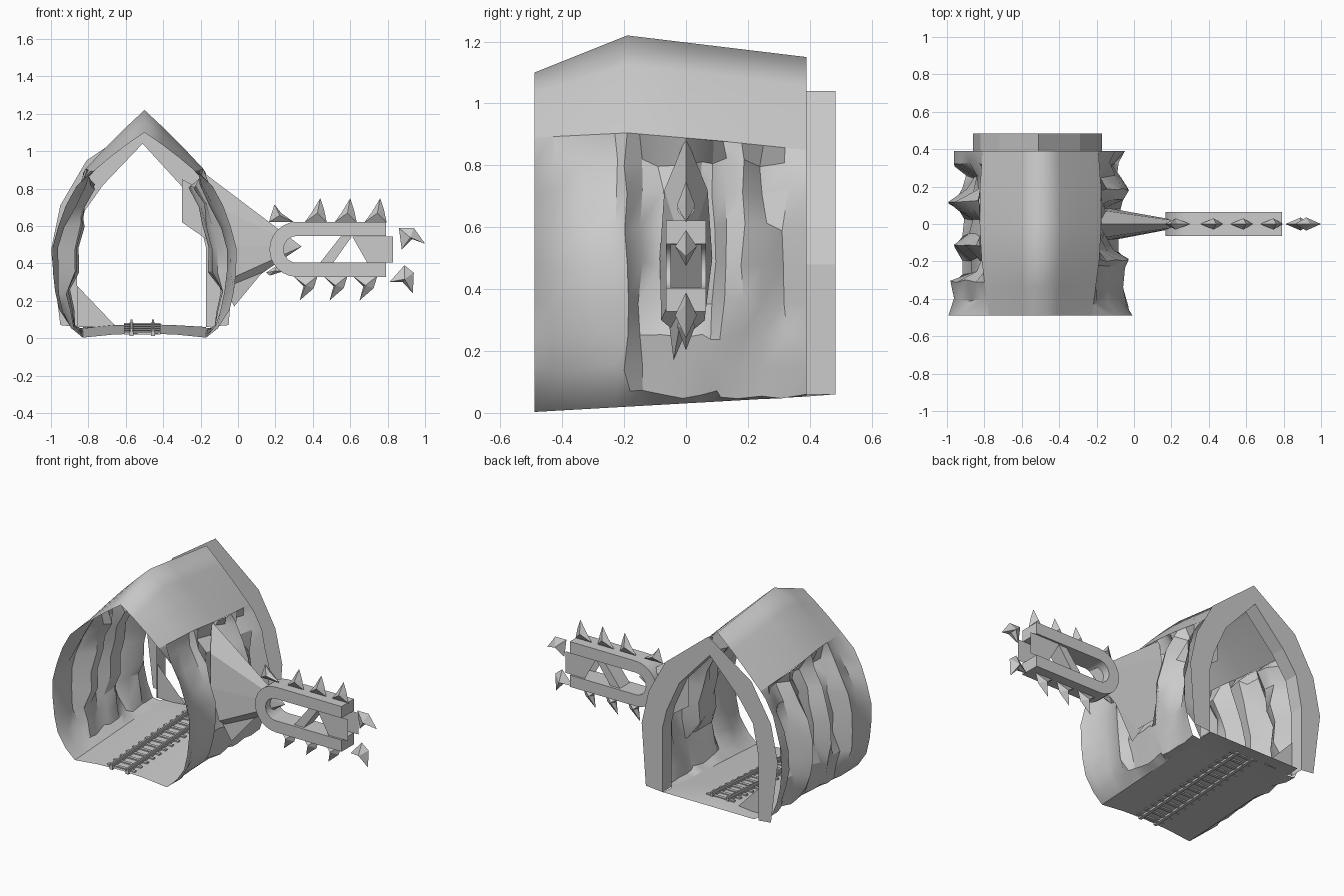
import bpy, bmesh, math, random

random.seed(4)
stone = bpy.data.materials.new("grey_stone")
stone.diffuse_color = (0.6, 0.6, 0.6, 1)
CX = -0.5


def make(name, verts, faces, smooth=None):
    me = bpy.data.meshes.new(name)
    me.from_pydata([tuple(v) for v in verts], [], faces)
    me.materials.append(stone)
    ob = bpy.data.objects.new(name, me)
    bpy.context.collection.objects.link(ob)
    bm = bmesh.new()
    bm.from_mesh(me)
    bmesh.ops.recalc_face_normals(bm, faces=bm.faces)
    bm.to_mesh(me)
    bm.free()
    if smooth:
        bpy.context.view_layer.objects.active = ob
        ob.select_set(True)
        bpy.ops.object.shade_smooth_by_angle(angle=math.radians(smooth))
        ob.select_set(False)
    return ob


def sheet(name, rows, smooth=None):
    """Skin a grid of points."""
    n = len(rows[0])
    faces = [(i * n + j, i * n + j + 1, (i + 1) * n + j + 1, (i + 1) * n + j)
             for i in range(len(rows) - 1) for j in range(n - 1)]
    return make(name, [p for r in rows for p in r], faces, smooth)


def prism(name, outline, y0, y1, smooth=None):
    """Extrude an xz outline along y."""
    n = len(outline)
    verts = [(x, y, z) for y in (y0, y1) for x, z in outline]
    faces = [tuple(range(n)), tuple(range(2 * n - 1, n - 1, -1))]
    faces += [(i, (i + 1) % n, n + (i + 1) % n, n + i) for i in range(n)]
    return make(name, verts, faces, smooth)


def lerp_table(table, t):
    for (a, u), (b, v) in zip(table, table[1:]):
        if t <= b:
            return u + (v - u) * max(0, (t - a) / (b - a))
    return table[-1][1]


def floor_z(y):
    return 0.003 + 0.05 * (y + 0.49) / 0.88


def ridge_z(y):
    return lerp_table([(-0.49, 1.10), (-0.19, 1.22), (0.39, 1.15)], y)


def eave(y):
    return lerp_table([(-0.49, 0.275), (-0.19, 0.315), (0.1, 0.33), (0.39, 0.31)], y), \
        lerp_table([(-0.49, 0.89), (-0.19, 0.905), (0.1, 0.88), (0.39, 0.85)], y)


# Roof: peaked band over the tunnel
rows = []
for y in (-0.49, -0.34, -0.19, 0, 0.2, 0.39):
    w, ze = eave(y)
    rows.append([(CX + t * w, y, ridge_z(y) + (ze - ridge_z(y)) * abs(t)
                  + 0.008 * math.sin(math.pi * abs(t))) for t in (-1, -0.66, -0.33, 0, 0.33, 0.66, 1)])
sheet("roof", rows, 120)

# Craggy walls: height, half width and dent zone (low, middle, top) for each level
levels = [(0.02, 0.33, None), (0.06, 0.395, 0), (0.15, 0.455, 0), (0.25, 0.478, 0),
          (0.36, 0.49, 1), (0.48, 0.492, 1), (0.6, 0.46, 1), (0.71, 0.42, 2), (0.81, 0.365, 2)]
# Position along the tunnel, then dent depth for each zone
dents_right = [(-0.49, 0, 0, 0), (-0.43, .01, .03, .06), (-0.33, .05, .05, .07),
               (-0.23, .03, .04, .06), (-0.19, .02, .02, .01), (-0.15, .06, .10, .09),
               (-0.08, .06, .13, .10), (0.0, .05, .13, .06), (0.05, .05, .14, .12),
               (0.09, .05, .15, .13), (0.12, .05, .05, .05), (0.18, .06, .02, .01),
               (0.25, .07, .06, .10), (0.32, .06, .11, .05), (0.39, .04, .04, .02)]
dents_left = [(-0.49, 0, 0, 0), (-0.4, .02, .03, .05), (-0.31, .01, .01, .02),
              (-0.26, .06, .12, .08), (-0.19, .06, .12, .10), (-0.12, .03, .03, .02),
              (-0.06, .06, .11, .09), (0.02, .07, .13, .10), (0.07, .04, .05, .06),
              (0.115, .01, 0, .03), (0.18, .06, .10, .09), (0.25, .08, .14, .08),
              (0.32, .04, .03, .04), (0.39, .03, .03, .02)]
for name, side, dents in (("right_wall", 1, dents_right), ("left_wall", -1, dents_left)):
    rows = []
    for y, *depth in dents:
        inner = -0.49 < y < 0.39
        row = []
        for z, w, zone in levels:
            j = 0.012 * random.uniform(-1, 1) if inner and zone is not None else 0
            d = 0 if zone is None else depth[zone] * (0.3 if z < 0.1 else 1)
            row.append((CX + side * (w - d), y + j,
                        floor_z(y) if zone is None else z + j * 1.2))
        w, ze = eave(y)
        row.append((CX + side * w, y, ze))
        rows.append(row)
    sheet(name, rows, 32)

# Floor: gently rising, slightly raised under the track
ys = [-0.49, -0.3, -0.1, 0.1, 0.25, 0.39]
rows = [[(CX + t * 0.33, y, floor_z(y) + 0.022 * (1 - t * t)) for t in (-1, -0.5, 0, 0.5, 1)]
        for y in ys]
rows.append([(CX + t * 0.33, 0.484, 0.06) for t in (-1, -0.5, 0, 0.5, 1)])
sheet("floor", rows, 60)

# Back portal: flat arch face and the lining of its opening
inner = [(-0.86, 0.06), (-0.86, 0.48), (-0.82, 0.68), (-0.72, 0.82), (-0.51, 1.04),
         (-0.29, 0.80), (-0.2, 0.6), (-0.17, 0.48), (-0.17, 0.06)]
outer = [(-0.95, 0.07), (-1.0, 0.47), (-0.95, 0.71), (-0.81, 0.95), (-0.5, 1.16),
         (-0.19, 0.91), (-0.07, 0.69), (-0.02, 0.47), (-0.05, 0.07)]
sheet("portal_face", [[(x, 0.484, z) for x, z in p] for p in (inner, outer)])
sheet("portal_lining", [[(x, y, z) for x, z in inner] for y in (0.39, 0.484)])
make("portal_corner_slab", [(-0.86, 0.4, 0.28), (-0.86, 0.4, 0.06), (-0.65, 0.4, 0.06)], [(0, 1, 2)])
make("portal_side_slab", [(-0.3, 0.4, 0.85), (-0.3, 0.4, 0.62), (-0.17, 0.4, 0.53),
                          (-0.17, 0.4, 0.78)], [(0, 1, 2, 3)])

# Track: rails and sleeper ends following the floor
for x in (-0.57, -0.455):
    for dx, h in ((0.005, 0.026), (0.01, 0.01)):
        verts = [(x + sx * dx, y, floor_z(y) + 0.022 + dz) for y in (-0.49, 0.39)
                 for sx, dz in ((-1, -0.014), (1, -0.014), (1, h), (-1, h))]
        make("rail", verts, [(0, 1, 2, 3), (4, 5, 6, 7), (0, 1, 5, 4), (1, 2, 6, 5),
                             (2, 3, 7, 6), (3, 0, 4, 7)])
for i in range(14):
    y = -0.46 + i * 0.064
    z = floor_z(y) + 0.02
    prism("sleeper", [(-0.61, z - 0.006), (-0.415, z - 0.006), (-0.415, z + 0.008),
                      (-0.61, z + 0.008)], y - 0.01, y + 0.01)

# Mount: flattened spike growing from the right wall
base = [(-0.19, 0.0, 0.89), (-0.15, 0.07, 0.72), (-0.14, 0.085, 0.5), (-0.1, 0.06, 0.3),
        (-0.03, -0.01, 0.24), (-0.08, -0.08, 0.3), (-0.14, -0.085, 0.5), (-0.15, -0.07, 0.72)]
make("arm_mount", base + [(0.34, 0, 0.49)], [(i, (i + 1) % 8, 8) for i in range(8)])
make("mount_thorn", [(-0.1, -0.06, 0.33), (-0.1, 0.03, 0.33), (0.17, 0.0, 0.4),
                     (-0.02, -0.04, 0.17)], [(0, 1, 2), (0, 2, 3), (1, 2, 3), (0, 1, 3)])


# Arm guide: open loop with a rounded inner end
def loop(r):
    arc = [(0.315 + r * math.cos(math.radians(a)), 0.475 + r * math.sin(math.radians(a)))
           for a in range(90, 271, 15)]
    return [(0.79, 0.475 + r)] + arc + [(0.79, 0.475 - r)]


prism("arm_guide", loop(0.147) + loop(0.0715)[::-1], -0.065, 0.065, 30)

# Inner bracing: two side plates and a slanted strut
plate = [(0.69, 0.405), (0.83, 0.405), (0.83, 0.545), (0.61, 0.545)]
for y in (-0.055, 0.055):
    make("arm_side_plate", [(x, y, z) for x, z in plate], [(0, 1, 2, 3)])
prism("arm_brace", [(0.44, 0.405), (0.51, 0.405), (0.61, 0.545), (0.55, 0.545)], -0.05, 0.05)


# Teeth: hooked blades with a raised ridge on both sides
def tooth(name, outline, thick):
    n = len(outline)
    cx, cz = (sum(p[k] for p in outline) / n for k in (0, 1))
    verts = [(x, 0, z) for x, z in outline] + [(cx, -thick, cz), (cx, thick, cz)]
    make(name, verts, [(i, (i + 1) % n, n + s) for s in (0, 1) for i in range(n)])


up = [(0, 0), (0.04, 0.055), (0.085, 0.13), (0.105, 0.07), (0.12, 0.0)]
down = [(0, 0), (0.055, -0.055), (0.035, -0.13), (0.11, -0.065), (0.13, 0.0)]
for x in (0.355, 0.515, 0.675):
    tooth("top_tooth", [(x + a, 0.618 + b) for a, b in up], 0.03)
for x in (0.295, 0.455, 0.615):
    tooth("bottom_tooth", [(x + a, 0.332 + b) for a, b in down], 0.03)
tooth("top_tooth", [(0.165, 0.62), (0.195, 0.715), (0.23, 0.67), (0.3, 0.62)], 0.03)
tooth("bottom_tooth", [(0.15, 0.35), (0.17, 0.335), (0.25, 0.36), (0.21, 0.39)], 0.02)
tooth("end_tooth", [(0.86, 0.59), (0.94, 0.59), (1.0, 0.505), (0.93, 0.53), (0.875, 0.475)], 0.035)
tooth("end_tooth", [(0.81, 0.30), (0.89, 0.39), (0.94, 0.35), (0.935, 0.24), (0.88, 0.30)], 0.035)
